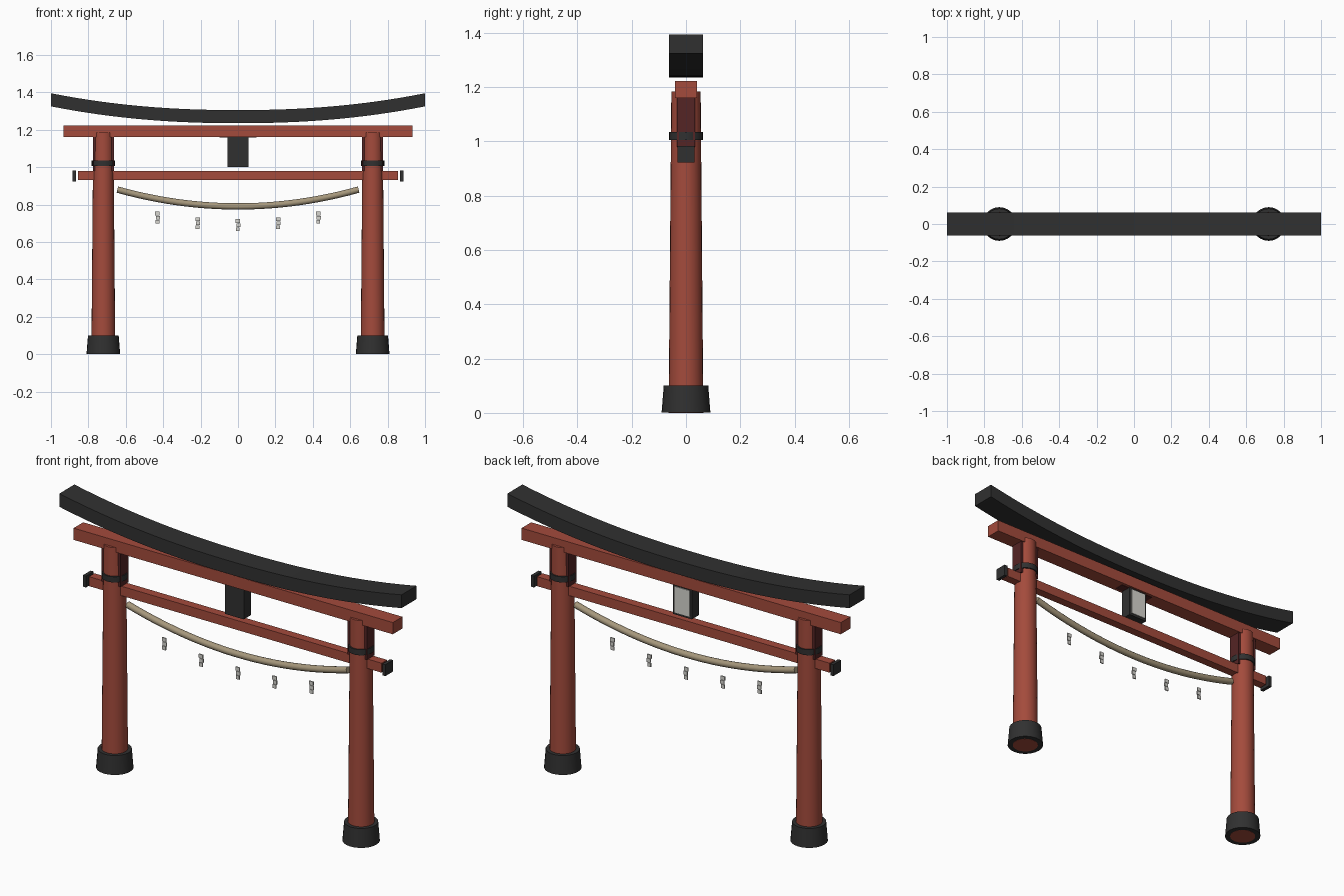
import bpy, bmesh, math
from mathutils import Vector

if "Cube" in bpy.data.objects:
    bpy.data.objects.remove(bpy.data.objects["Cube"], do_unlink=True)


def material(name, r, g, b):
    m = bpy.data.materials.new(name)
    m.use_nodes = True
    m.diffuse_color = (r, g, b, 1)
    m.node_tree.nodes["Principled BSDF"].inputs["Base Color"].default_value = (r, g, b, 1)
    return m


RED = material("vermilion paint", 0.37, 0.07, 0.045)
MAROON = material("dark red wood", 0.09, 0.018, 0.018)
BLACK = material("charcoal", 0.03, 0.03, 0.03)
STRAW = material("straw rope", 0.38, 0.31, 0.2)
WHITE = material("paper white", 0.68, 0.67, 0.63)


def finish(name, bm, mat, smooth=False):
    bmesh.ops.recalc_face_normals(bm, faces=bm.faces)
    mesh = bpy.data.meshes.new(name)
    bm.to_mesh(mesh)
    bm.free()
    mesh.materials.append(mat)
    ob = bpy.data.objects.new(name, mesh)
    bpy.context.collection.objects.link(ob)
    if smooth:
        bpy.ops.object.select_all(action="DESELECT")
        ob.select_set(True)
        bpy.context.view_layer.objects.active = ob
        bpy.ops.object.shade_smooth_by_angle(angle=math.radians(40))
    return ob


def box(name, mat, x, y, z):
    """Box from (min, max) ranges."""
    bm = bmesh.new()
    bmesh.ops.create_cube(bm, size=1)
    for v in bm.verts:
        v.co = [r[0] if c < 0 else r[1] for c, r in zip(v.co, (x, y, z))]
    return finish(name, bm, mat)


def lathe(name, mat, x, profile, sides=24):
    """Spin a closed (radius, height) outline around a vertical axis."""
    bm = bmesh.new()
    verts = [bm.verts.new((r, 0, z)) for r, z in profile]
    edges = [bm.edges.new((a, b)) for a, b in zip(verts, verts[1:])]
    bmesh.ops.spin(bm, geom=verts + edges, cent=(0, 0, 0), axis=(0, 0, 1),
                   angle=math.tau, steps=sides)
    bmesh.ops.remove_doubles(bm, verts=bm.verts, dist=1e-5)
    bmesh.ops.translate(bm, verts=bm.verts, vec=(x, 0, 0))
    return finish(name, bm, mat, True)


def sweep(name, mat, rings, smooth=True):
    """Skin a row of equal cross-sections and cap both ends."""
    bm = bmesh.new()
    rows = [[bm.verts.new(p) for p in ring] for ring in rings]
    n = len(rows[0])
    for a, b in zip(rows, rows[1:]):
        for i in range(n):
            j = (i + 1) % n
            bm.faces.new((a[i], a[j], b[j], b[i]))
    bm.faces.new(rows[0])
    bm.faces.new(rows[-1])
    return finish(name, bm, mat, smooth)


# Pillars with plinth, collar, head block and beam end plates
for side, s in (("left", 1), ("right", -1)):
    x = 0.72 * s
    lathe(side + "_pillar", RED, x, [(0, 0), (0.064, 0), (0.054, 1.185), (0, 1.185)])
    lathe(side + "_plinth", BLACK, x,
          [(0.06, 0.001), (0.09, 0.001), (0.082, 0.1), (0.06, 0.1)])
    lathe(side + "_collar", BLACK, x,
          [(0.05, 1.005), (0.062, 1.005), (0.062, 1.035), (0.05, 1.035)])
    box(side + "_head_block", MAROON, (x - 0.056, x + 0.056), (-0.033, 0.033), (0.98, 1.16))
    box(side + "_end_plate", BLACK, sorted((0.866 * s, 0.884 * s)),
        (-0.032, 0.032), (0.923, 0.983))

# Horizontal beams
box("upper_beam", RED, (-0.933, 0.933), (-0.04, 0.04), (1.16, 1.222))
box("lower_beam", RED, (-0.855, 0.855), (-0.023, 0.023), (0.93, 0.98))
box("beam_underplate", MAROON, (-0.1, 0.1), (-0.025, 0.025), (1.158, 1.165))

# Curved top lintel
rings = []
for i in range(33):
    x = -1 + i / 16
    z = 1.235 + 0.09 * abs(x) ** 2.2
    rings.append([(x, -0.0625, z), (x, 0.0625, z), (x, 0.0625, z + 0.07), (x, -0.0625, z + 0.07)])
sweep("curved_lintel", BLACK, rings)

# Hanging plaque with a pale panel on its back
box("plaque_frame", BLACK, (-0.055, 0.055), (-0.03, 0.03), (1.0, 1.16))
box("plaque_panel", WHITE, (-0.043, 0.043), (0.028, 0.034), (1.012, 1.15))


# Sagging rope
def rope_height(x):
    return 0.79 + 0.09 * (x / 0.645) ** 2


rings = []
for i in range(25):
    x = 0.645 * (i / 12 - 1)
    up = Vector((-2 * 0.09 * x / 0.645 ** 2, 0, 1)).normalized()
    center = Vector((x, 0, rope_height(x)))
    turns = [math.tau * k / 12 for k in range(12)]
    rings.append([center + 0.017 * (up * math.cos(t) + Vector((0, math.sin(t), 0)))
                  for t in turns])
sweep("rope", STRAW, rings)

# Folded paper streamers
for n in range(-2, 3):
    x = 0.215 * n
    top = rope_height(x) - 0.068
    for k in range(3):
        cx = x + (0.002 if k % 2 else -0.001)
        half = 0.012 - 0.001 * k
        z = top - 0.022 * k
        box(f"streamer_{n + 3}_fold_{k + 1}", WHITE, (cx - half, cx + half),
            (-0.003, 0.003), (z - 0.02, z))
